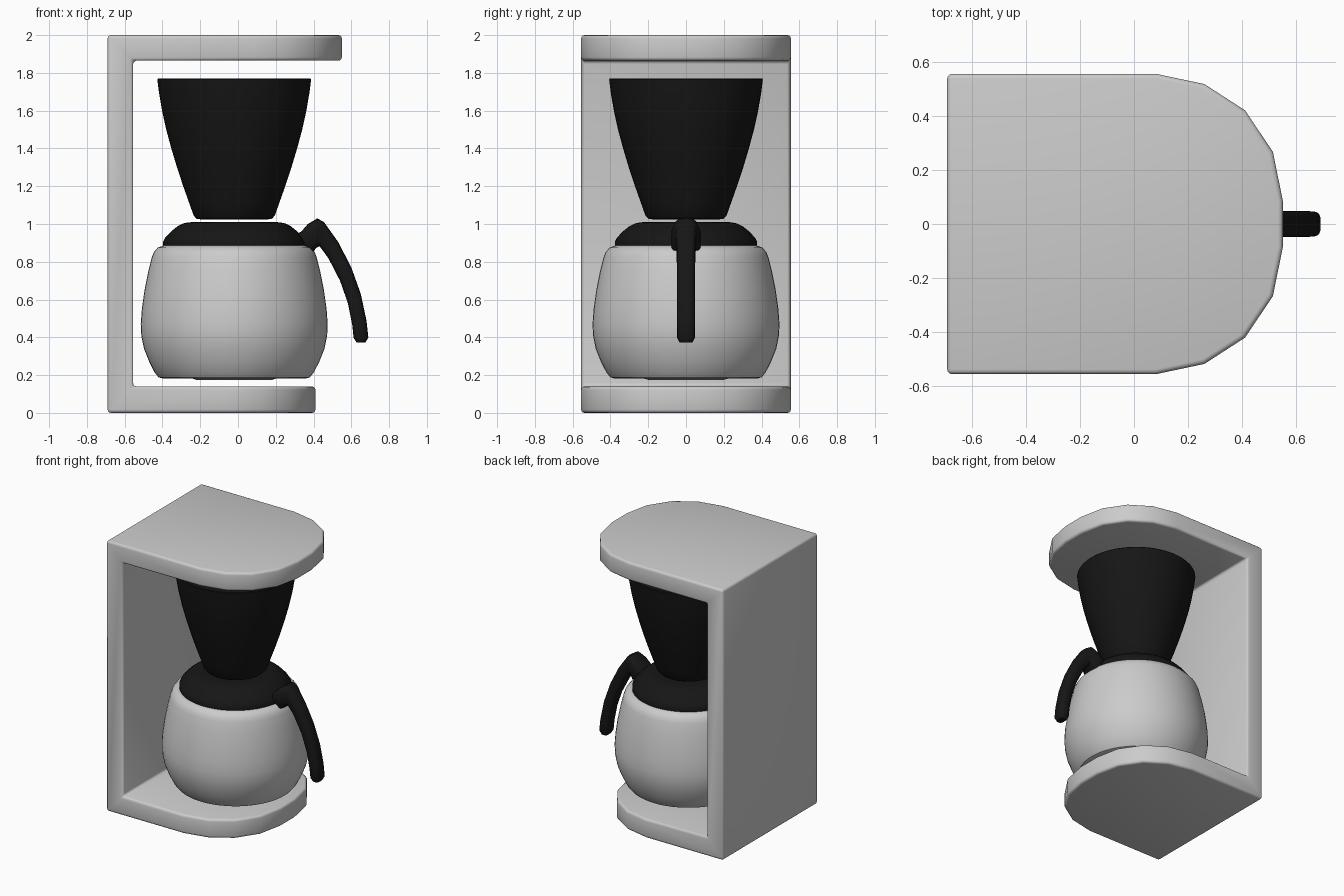
import bpy, bmesh, math

if "Cube" in bpy.data.objects:
    bpy.data.objects.remove(bpy.data.objects["Cube"])

black = bpy.data.materials.new("black_plastic")
black.diffuse_color = (0.008, 0.008, 0.008, 1)
black.use_nodes = True
black.node_tree.nodes["Principled BSDF"].inputs["Base Color"].default_value = black.diffuse_color


def finish(name, bm, mat=None, bevel=0, angle=35):
    bmesh.ops.recalc_face_normals(bm, faces=bm.faces)
    me = bpy.data.meshes.new(name)
    bm.to_mesh(me)
    bm.free()
    ob = bpy.data.objects.new(name, me)
    bpy.context.collection.objects.link(ob)
    if mat:
        me.materials.append(mat)
    bpy.ops.object.select_all(action='DESELECT')
    bpy.context.view_layer.objects.active = ob
    ob.select_set(True)
    if bevel:
        m = ob.modifiers.new("bevel", 'BEVEL')
        m.width, m.segments, m.limit_method = bevel, 3, 'ANGLE'
        m.angle_limit = math.radians(35)
        bpy.ops.object.modifier_apply(modifier=m.name)
    bpy.ops.object.shade_smooth_by_angle(angle=math.radians(angle))
    return ob


def skin(name, rings, mat=None, angle=35):
    """Join rings of points into a closed, capped tube."""
    bm = bmesh.new()
    loops = [[bm.verts.new(p) for p in ring] for ring in rings]
    n = len(loops[0])
    for a, b in zip(loops, loops[1:]):
        for i in range(n):
            j = (i + 1) % n
            bm.faces.new((a[i], a[j], b[j], b[i]))
    bm.faces.new(loops[0])
    bm.faces.new(loops[-1])
    return finish(name, bm, mat, angle=angle)


def lathe(name, profile, mat=None, cx=-0.02, n=56):
    turn = [2 * math.pi * i / n for i in range(n)]
    return skin(name, [[(cx + r * math.cos(a), r * math.sin(a), z) for a in turn]
                       for r, z in profile], mat)


# C-shaped housing: back wall, rounded base plate and rounded top plate
W, XB, XI = 0.555, -0.69, -0.555
half = [(0.08, W), (0.26, 0.517), (0.41, 0.42), (0.513, 0.267), (0.55, 0.085)]
arc = half + [(x, -y) for x, y in reversed(half)]
bm = bmesh.new()


def row(pts, z, dx=0):
    return [bm.verts.new((x + dx, y, z)) for x, y in pts]


back, inner = [(XB, W), (XB, -W)], [(XI, W), (XI, -W)]
b0, b1 = row(back, 0), row(back, 2)
i0, i1 = row(inner, 0.14), row(inner, 1.865)
lo0, lo1 = row(arc, 0, -0.14), row(arc, 0.14, -0.14)
hi0, hi1 = row(arc, 1.865), row(arc, 2)
for corners, edge in ((b0, lo0), (i0, lo1), (i1, hi0), (b1, hi1)):
    bm.faces.new([corners[0]] + edge + [corners[1]])
for a, b in ((lo0, lo1), (hi0, hi1), (b0, b1), (i0, i1)):
    for k in range(len(a) - 1):
        bm.faces.new((a[k], a[k + 1], b[k + 1], b[k]))
for s in (0, -1):
    bm.faces.new((b0[s], lo0[s], lo1[s], i0[s], i1[s], hi0[s], hi1[s], b1[s]))
finish("housing", bm, bevel=0.018, angle=40)

# Filter basket
lathe("filter_basket", [(0.18, 1.025), (0.2, 1.028), (0.215, 1.045), (0.238, 1.11),
      (0.27, 1.2), (0.303, 1.3), (0.333, 1.4), (0.36, 1.5), (0.382, 1.6),
      (0.399, 1.7), (0.407, 1.765), (0.403, 1.77)], black)

# Glass jug with a small foot
lathe("jug", [(0.2, 0.175), (0.22, 0.181), (0.375, 0.181), (0.4, 0.188), (0.422, 0.215),
      (0.45, 0.27), (0.478, 0.34), (0.492, 0.41), (0.495, 0.47), (0.489, 0.55),
      (0.475, 0.65), (0.455, 0.75), (0.436, 0.825), (0.426, 0.85), (0.405, 0.875),
      (0.378, 0.885), (0.35, 0.885)])

# Jug lid
lathe("lid", [(0.365, 0.875), (0.377, 0.885), (0.377, 0.905), (0.365, 0.928), (0.335, 0.96),
      (0.3, 0.988), (0.27, 1.003), (0.24, 1.009), (0.21, 1.01)], black)

# Handle: outer x, z, inner x, z, half width
stations = [(.305, .945, .28, .885, .05), (.335, .96, .345, .88, .076),
            (.37, 1.0, .39, .84, .08), (.42, 1.03, .415, .875, .066),
            (.455, 1.01, .432, .882, .056), (.53, .905, .478, .82, .05),
            (.60, .77, .54, .70, .048), (.65, .63, .582, .58, .048),
            (.68, .49, .605, .465, .048), (.69, .40, .612, .397, .047),
            (.675, .373, .628, .373, .035)]


def rounded(v):
    return math.copysign(abs(v) ** 0.6, v)


rings = []
for ox, oz, ix, iz, w in stations:
    ring = []
    for k in range(16):
        a = 2 * math.pi * k / 16
        t = 0.5 + 0.5 * rounded(math.cos(a))
        ring.append((ix + (ox - ix) * t, w * rounded(math.sin(a)), iz + (oz - iz) * t))
    rings.append(ring)
skin("handle", rings, black, angle=45)
